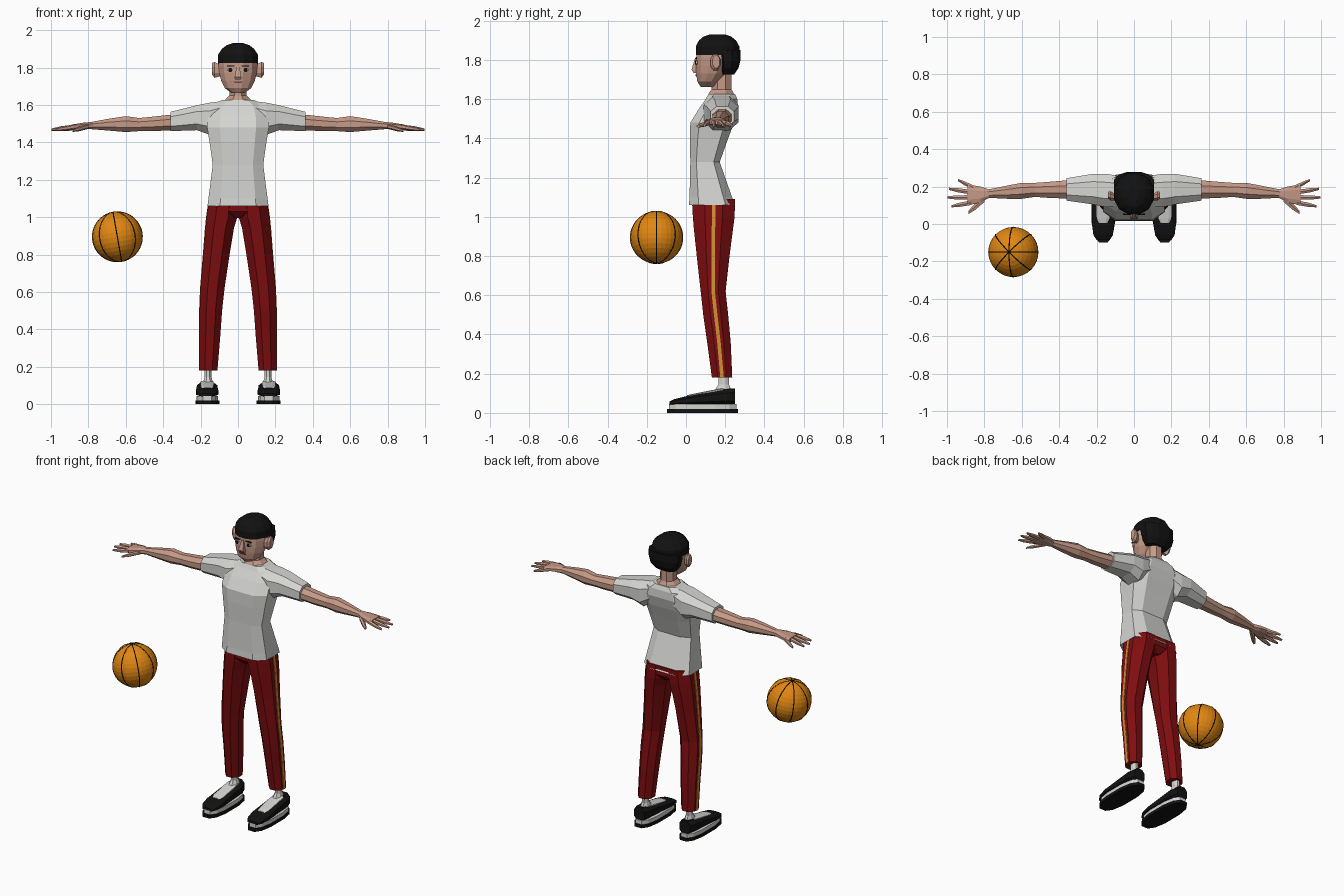
import bpy, bmesh, math
from mathutils import Vector


def material(name, rgb):
    m = bpy.data.materials.new(name)
    m.diffuse_color = (*rgb, 1)
    return m


SKIN = material("skin", (0.56, 0.32, 0.24))
BLACK = material("black", (0.006, 0.006, 0.006))
WHITE = material("white cloth", (0.66, 0.66, 0.64))
RED = material("dark red", (0.21, 0.004, 0.005))
GOLD = material("gold", (0.62, 0.28, 0.03))
ORANGE = material("orange", (0.75, 0.24, 0.006))
LIP = material("lip", (0.25, 0.08, 0.06))


def ring(axis, pos, a, b, n=8, p=1.0):
    """Rounded outline in the plane across an axis, fitted to ranges a and b."""
    pts = []
    t0 = math.pi / n
    top = math.cos(t0) ** p
    for i in range(n):
        t = t0 + 2 * math.pi * i / n
        u, v = [math.copysign(abs(f) ** p, f) / top for f in (math.cos(t), math.sin(t))]
        u = (a[0] + a[1]) / 2 + u * (a[1] - a[0]) / 2
        v = (b[0] + b[1]) / 2 + v * (b[1] - b[0]) / 2
        pts.append({"x": (pos, u, v), "y": (u, pos, v), "z": (u, v, pos)}[axis])
    return pts


def loft(name, rings, mats, rule=None, side=1):
    """Skin a closed body over a list of rings; side=-1 mirrors it in x."""
    bm = bmesh.new()
    rows = [[bm.verts.new((x * side, y, z)) for x, y, z in r] for r in rings]
    n = len(rows[0])
    for r, s in zip(rows, rows[1:]):
        for i in range(n):
            bm.faces.new((r[i], r[(i + 1) % n], s[(i + 1) % n], s[i]))
    bm.faces.new(rows[0])
    bm.faces.new(rows[-1])
    bmesh.ops.recalc_face_normals(bm, faces=bm.faces)
    if rule:
        for f in bm.faces:
            f.material_index = rule(f.calc_center_median())
    me = bpy.data.meshes.new(name)
    bm.to_mesh(me)
    bm.free()
    for m in mats:
        me.materials.append(m)
    ob = bpy.data.objects.new(name, me)
    bpy.context.collection.objects.link(ob)
    return ob


def zloft(name, rows, mats, n=8, p=1.0, rule=None, side=1):
    return loft(name, [ring("z", z, (x0, x1), (y0, y1), n, p) for z, x0, x1, y0, y1 in rows],
                mats, rule, side)


def xloft(name, rows, mats, n=8, p=1.0, side=1):
    return loft(name, [ring("x", x, (y0, y1), (z0, z1), n, p) for x, y0, y1, z0, z1 in rows],
                mats, None, side)


# Head and neck
head = [(1.663, 0.035, 0.075, 0.15), (1.69, 0.07, 0.058, 0.17), (1.73, 0.09, 0.052, 0.21),
        (1.77, 0.10, 0.05, 0.24), (1.81, 0.104, 0.052, 0.25), (1.85, 0.10, 0.054, 0.25),
        (1.89, 0.08, 0.08, 0.24)]
zloft("head", [(z, -w, w, a, b) for z, w, a, b in head], [SKIN], 12)
neck = [(1.585, 0.085, 0.10, 0.25), (1.628, 0.068, 0.115, 0.245), (1.65, 0.046, 0.13, 0.232),
        (1.78, 0.046, 0.13, 0.23)]
zloft("neck", [(z, -w, w, a, b) for z, w, a, b in neck], [SKIN])

# Hair: a cap over the crown and a fuller shell behind the ears
cap = [(1.825, 0.108, 0.05, 0.274), (1.87, 0.106, 0.05, 0.272), (1.90, 0.086, 0.066, 0.255),
       (1.92, 0.06, 0.09, 0.23), (1.93, 0.03, 0.12, 0.20)]
zloft("hair_cap", [(z, -w, w, a, b) for z, w, a, b in cap], [BLACK], 12)
shell = [(1.725, 0.07, 0.165, 0.245), (1.76, 0.098, 0.16, 0.268), (1.80, 0.107, 0.15, 0.278),
         (1.85, 0.107, 0.14, 0.278)]
zloft("hair_back", [(z, -w, w, a, b) for z, w, a, b in shell], [BLACK], 12, 0.8)

# Face details
zloft("nose", [(1.735, -0.017, 0.017, 0.038, 0.07), (1.75, -0.018, 0.018, 0.028, 0.07),
               (1.81, -0.007, 0.007, 0.046, 0.07)], [SKIN], 4)
zloft("mouth", [(1.717, -0.016, 0.016, 0.05, 0.058), (1.725, -0.024, 0.024, 0.048, 0.057)], [LIP], 4)
for s in (1, -1):
    loft("eye_white", [ring("y", y, (0.024, 0.056), (1.777, 1.797)) for y in (0.050, 0.059)],
         [WHITE], side=s)
    loft("pupil", [ring("y", y, (0.030, 0.050), (1.777, 1.797)) for y in (0.047, 0.054)],
         [BLACK], side=s)
    loft("eyebrow", [ring("y", y, (0.02, 0.06), (1.806, 1.812), 4) for y in (0.048, 0.056)],
         [BLACK], side=s)
    xloft("ear", [(0.09, 0.125, 0.155, 1.755, 1.81), (0.125, 0.125, 0.175, 1.745, 1.83),
                  (0.138, 0.135, 0.172, 1.76, 1.825)], [SKIN], side=s)

# Shirt body
shirt = [(1.06, 0.163, 0.015, 0.25), (1.10, 0.158, 0.018, 0.235), (1.28, 0.135, 0.022, 0.172),
         (1.40, 0.152, 0.02, 0.215), (1.48, 0.165, 0.022, 0.245), (1.55, 0.16, 0.065, 0.265),
         (1.60, 0.135, 0.10, 0.262), (1.627, 0.085, 0.115, 0.25)]
zloft("shirt", [(z, -w, w, a, b) for z, w, a, b in shirt], [WHITE], 8, 0.6)

for s in (1, -1):
    # Sleeve and arm
    xloft("sleeve", [(0.07, 0.10, 0.255, 1.50, 1.622), (0.15, 0.09, 0.268, 1.44, 1.612),
                     (0.22, 0.105, 0.268, 1.465, 1.598), (0.36, 0.125, 0.245, 1.46, 1.563)],
          [WHITE], 8, 0.8, s)
    xloft("arm", [(0.34, 0.135, 0.235, 1.465, 1.55), (0.46, 0.14, 0.225, 1.46, 1.537),
                  (0.53, 0.145, 0.22, 1.46, 1.53), (0.60, 0.135, 0.22, 1.455, 1.54),
                  (0.68, 0.135, 0.205, 1.462, 1.528), (0.78, 0.14, 0.185, 1.47, 1.51)],
          [SKIN], 8, 1, s)
    # Hand and fingers
    xloft("palm", [(0.775, 0.14, 0.185, 1.47, 1.51), (0.82, 0.115, 0.20, 1.472, 1.506),
                   (0.89, 0.10, 0.212, 1.47, 1.495)], [SKIN], 8, 0.8, s)
    for name, x0, y0, z0, x1, y1, z1, r in (
            ("index_finger", 0.87, 0.114, 1.483, 0.975, 0.095, 1.468, 0.012),
            ("middle_finger", 0.87, 0.142, 1.483, 0.997, 0.142, 1.468, 0.012),
            ("ring_finger", 0.87, 0.17, 1.483, 0.99, 0.188, 1.468, 0.012),
            ("little_finger", 0.86, 0.196, 1.483, 0.94, 0.234, 1.466, 0.011),
            ("thumb", 0.80, 0.135, 1.485, 0.885, 0.062, 1.462, 0.018)):
        rows = []
        for t, k in ((0, 1), (0.6, 0.95), (1, 0.5)):
            x, y, z = Vector((x0, y0, z0)).lerp(Vector((x1, y1, z1)), t)
            rows.append((x, y - r * k, y + r * k, z - 0.011 * k, z + 0.011 * k))
        xloft(name, rows, [SKIN], 6, 1, s)

    # Trouser leg with a stripe along its outer side
    leg = [(1.09, 0.0, 0.155, 0.03, 0.25), (1.00, 0.004, 0.168, 0.035, 0.248),
           (0.94, 0.022, 0.174, 0.04, 0.24), (0.80, 0.045, 0.185, 0.055, 0.222),
           (0.62, 0.072, 0.2, 0.075, 0.202), (0.50, 0.085, 0.205, 0.088, 0.215),
           (0.36, 0.095, 0.205, 0.108, 0.228), (0.18, 0.11, 0.206, 0.132, 0.236)]
    zloft("trouser_leg", leg, [RED], 8, 1, None, s)
    zloft("trouser_stripe", [(z, b - 0.004, b + 0.003, (c + d) / 2 - 0.009, (c + d) / 2 + 0.009)
                             for z, a, b, c, d in leg], [GOLD], 4, 1, None, s)

    # Sock and shoe
    zloft("sock", [(0.07, 0.128, 0.192, 0.12, 0.235), (0.12, 0.135, 0.185, 0.15, 0.23),
                   (0.145, 0.142, 0.178, 0.165, 0.22), (0.22, 0.142, 0.178, 0.165, 0.22)],
          [WHITE], 8, 1, None, s)
    zloft("sole", [(0, 0.1, 0.228, -0.098, 0.265), (0.02, 0.1, 0.228, -0.098, 0.265)],
          [BLACK], 12, 0.75, None, s)
    zloft("sole_band", [(0.018, 0.106, 0.223, -0.086, 0.257), (0.045, 0.106, 0.223, -0.086, 0.257)],
          [WHITE], 12, 0.75, None, s)
    loft("shoe_upper", [ring("y", y, (0.165 - w, 0.165 + w), (0.04, z), 8, 0.8)
                        for y, w, z in ((-0.085, 0.035, 0.058), (-0.06, 0.052, 0.07),
                                        (0.0, 0.06, 0.085), (0.10, 0.056, 0.105),
                                        (0.20, 0.055, 0.122), (0.25, 0.038, 0.125))],
         [BLACK], None, s)
    loft("shoe_tongue", [ring("y", y, (0.165 - w, 0.165 + w), (z - 0.02, z), 8, 0.6)
                         for y, w, z in ((0.005, 0.022, 0.09), (0.03, 0.034, 0.096),
                                         (0.13, 0.036, 0.116), (0.19, 0.034, 0.126))],
         [WHITE], None, s)

# Pelvis joining the legs
zloft("pelvis", [(0.995, -0.03, 0.03, 0.07, 0.215), (1.03, -0.10, 0.10, 0.036, 0.246),
                 (1.09, -0.145, 0.145, 0.032, 0.248)], [RED], 8, 0.8)

# Ball with meridian seams, slightly tilted
CENTRE, TILT = (-0.645, -0.15, 0.895), math.radians(-10)
bpy.ops.mesh.primitive_uv_sphere_add(segments=32, ring_count=16, radius=0.134,
                                     location=CENTRE, rotation=(0, TILT, 0))
ball = bpy.context.object
ball.name = "ball"
ball.data.materials.append(ORANGE)
for i in range(4):
    bpy.ops.mesh.primitive_torus_add(major_radius=0.1325, minor_radius=0.0035,
                                     major_segments=48, minor_segments=6, location=CENTRE)
    seam = bpy.context.object
    seam.name = "ball_seam"
    seam.rotation_mode = 'QUATERNION'
    from_z = Vector((math.cos(i * math.pi / 4), math.sin(i * math.pi / 4), 0))
    tilt = Vector((0, 0, 1)).rotation_difference(
        Vector((math.sin(TILT), 0, math.cos(TILT))))
    seam.rotation_quaternion = tilt @ Vector((0, 0, 1)).rotation_difference(from_z)
    seam.data.materials.append(BLACK)
